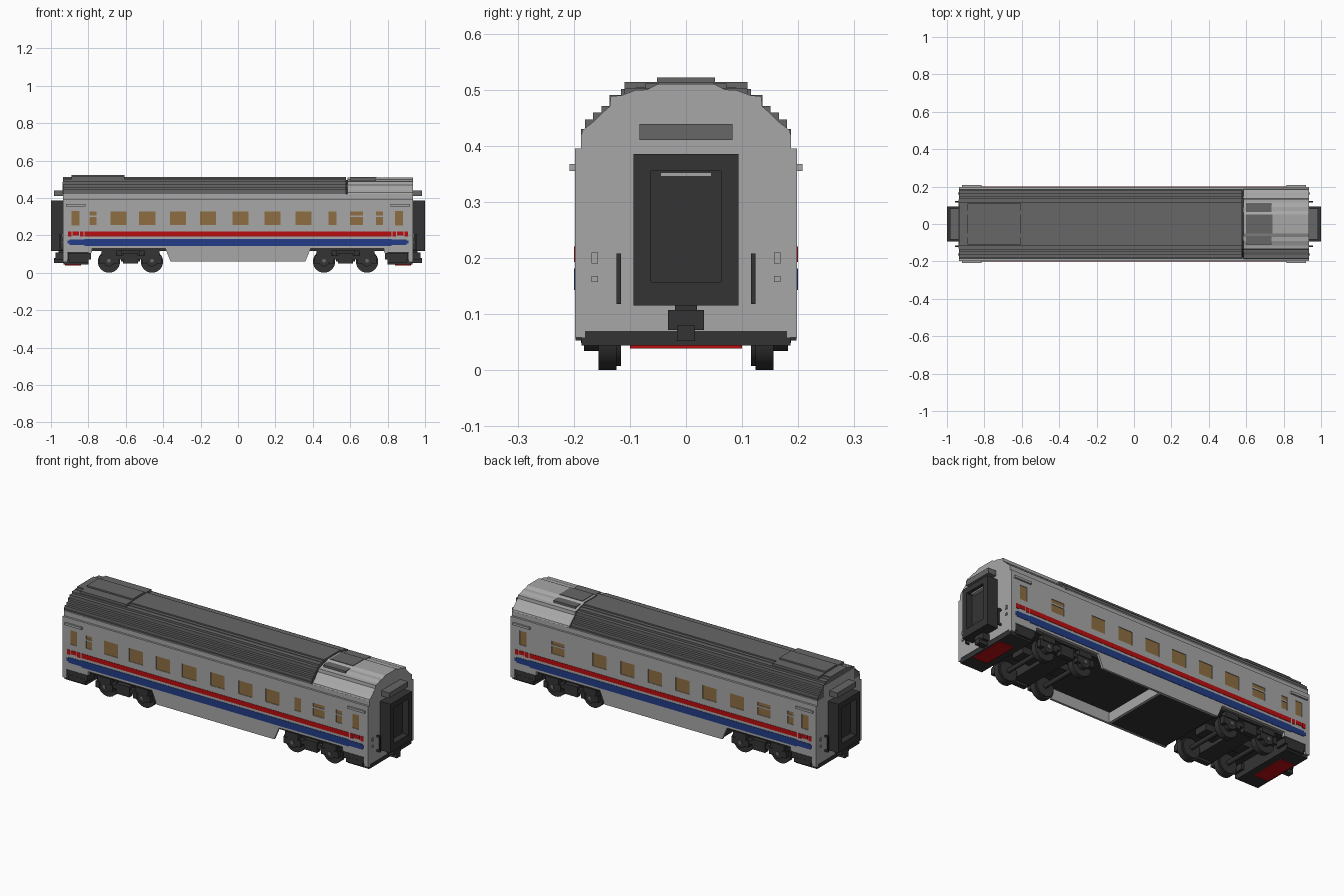
import bpy, bmesh, math
from mathutils import Matrix

cube = bpy.data.objects.get("Cube")
if cube:
    bpy.data.objects.remove(cube, do_unlink=True)


def material(name, rgb):
    m = bpy.data.materials.new(name)
    m.use_nodes = True
    m.diffuse_color = (*rgb, 1)
    bsdf = next(n for n in m.node_tree.nodes if n.type == 'BSDF_PRINCIPLED')
    bsdf.inputs["Base Color"].default_value = (*rgb, 1)
    bsdf.inputs["Roughness"].default_value = 0.6
    return m


LIGHT = material("light grey", (0.39, 0.39, 0.39))
DARK = material("dark grey", (0.135, 0.135, 0.135))
BLACK = material("charcoal", (0.034, 0.034, 0.034))
RED = material("red", (0.50, 0.004, 0.005))
BLUE = material("blue", (0.016, 0.045, 0.24))
GLASS = material("amber glass", (0.27, 0.155, 0.055))


def finish(name, bm, mat, smooth=False):
    bmesh.ops.recalc_face_normals(bm, faces=bm.faces)
    me = bpy.data.meshes.new(name)
    bm.to_mesh(me)
    bm.free()
    me.materials.append(mat)
    ob = bpy.data.objects.new(name, me)
    bpy.context.scene.collection.objects.link(ob)
    if smooth:
        bpy.ops.object.select_all(action='DESELECT')
        ob.select_set(True)
        bpy.context.view_layer.objects.active = ob
        bpy.ops.object.shade_smooth_by_angle(angle=math.radians(35))
    return ob


def boxes(name, mat, items, mx=False, my=False):
    """Boxes given as (x0, x1, y0, y1, z0, z1), optionally mirrored in x and y."""
    bm = bmesh.new()
    for x0, x1, y0, y1, z0, z1 in items:
        for sx in ((1, -1) if mx else (1,)):
            for sy in ((1, -1) if my else (1,)):
                c = (sx * (x0 + x1) / 2, sy * (y0 + y1) / 2, (z0 + z1) / 2)
                bmesh.ops.create_cube(bm, size=1, matrix=Matrix.Translation(c)
                                      @ Matrix.Diagonal((abs(x1 - x0), abs(y1 - y0), z1 - z0, 1)))
    return finish(name, bm, mat)


def extrude_x(name, mat, half, x0, x1):
    """Extrude a y-mirrored section along x; half runs bottom to top with y > 0."""
    section = half + [(-y, z) for y, z in reversed(half)]
    bm = bmesh.new()
    f = bm.faces.new([bm.verts.new((x0, y, z)) for y, z in section])
    r = bmesh.ops.extrude_face_region(bm, geom=[f])
    bmesh.ops.translate(bm, vec=(x1 - x0, 0, 0),
                        verts=[v for v in r['geom'] if isinstance(v, bmesh.types.BMVert)])
    return finish(name, bm, mat)


def cylinders(name, mat, items, smooth=True):
    """Cylinders along y, given as (x, z, y0, y1, radius)."""
    bm = bmesh.new()
    for x, z, y0, y1, r in items:
        bmesh.ops.create_cone(bm, cap_ends=True, segments=24, radius1=r, radius2=r, depth=abs(y1 - y0),
                              matrix=Matrix.Translation((x, (y0 + y1) / 2, z))
                              @ Matrix.Rotation(math.pi / 2, 4, 'X'))
    return finish(name, bm, mat, smooth)


END = 0.936   # body end
W = 0.198     # body half width

# Body shell
body = extrude_x("body", LIGHT, [(W, .13), (W, .395), (.187, .395), (.187, .42)], -END, END)

# Window panes as (x0, x1, y0, y1, z0, z1), sunk into the side walls
panes = []


def window(side, x, w, z0=.254, z1=.328):
    panes.append((x - w / 2, x + w / 2, side * (W - .006), side * (W + .004), z0, z1))


for x in (-.64, -.485, -.32, -.16, .013, .185, .35):
    window(-1, x, .086)
for x in (-.45, -.284, -.117, .05, .22, .39):
    window(1, x, .086)
for s in (-1, 1):
    for x in (-.868, .86):
        window(s, x, .042, .252, .33)
window(-1, .505, .042)
for s, x, w in ((-1, -.775, .036), (-1, .757, .036), (-1, .634, .07),
                (1, -.78, .036), (1, -.617, .08), (1, .645, .08)):
    window(s, x, w, .256, .298)
    window(s, x, w, .306, .326)

cutter = boxes("window_cutter", LIGHT, panes)
cutter.hide_render = True
mod = body.modifiers.new("windows", 'BOOLEAN')
mod.operation, mod.solver, mod.object = 'DIFFERENCE', 'EXACT', cutter
bpy.context.view_layer.objects.active = body
bpy.ops.object.modifier_apply(modifier=mod.name)
bpy.data.objects.remove(cutter, do_unlink=True)
boxes("window_glass", GLASS, [(a, b, math.copysign(W - .007, y), math.copysign(W - .003, y), c, d)
                              for a, b, y, _, c, d in panes])

# Side stripes, broken up across the end doors
boxes("red_stripe", RED, [(-.82, .82, W - .002, W + .002, .195, .220)], my=True)
boxes("blue_stripe", BLUE, [(-.82, .82, W - .002, W + .002, .143, .181)], my=True)
boxes("red_door_stripe", RED, [(.825, .845, W - .002, W + .002, .193, .22),
                               (.85, .885, W - .002, W + .002, .199, .22),
                               (.89, .908, W - .002, W + .002, .193, .22)], True, True)
boxes("blue_door_stripe", BLUE, [(.82, .9, W - .002, W + .002, .148, .178),
                                 (.9, .912, W - .002, W + .002, .155, .172)], True, True)

# Door gutters, lower end walls and corner posts
boxes("door_gutter", LIGHT, [(.815, .92, W - .002, .208, .355, .367)], True, True)
boxes("end_wall", LIGHT, [(.91, END, -.187, .187, .07, .135)], True)
boxes("corner_post", LIGHT, [(.912, END, .18, W, .058, .135),
                             (.78, .915, .18, W, .108, .135)], True, True)

# Stepped main roof
steps = [(.187, .43), (.180, .447), (.166, .459), (.151, .471), (.136, .490), (.116, .501), (.09, .504), (.072, .511)]


def staircase(pts, base):
    out, z = [], base
    for y, top in pts:
        out += [(y, z), (y, top)]
        z = top
    return out


extrude_x("main_roof", DARK, staircase(steps, .418), -END, .578)
boxes("roof_hatch", DARK, [(-.89, -.608, -.11, .11, .50, .514), (-.89, -.608, -.052, .052, .51, .522)])

# Light roof section with its dark cover
extrude_x("light_roof", LIGHT, [(.187, .418), (.184, .428), (.166, .442), (.150, .458), (.136, .470), (.134, .488),
                                (.114, .490), (.09, .499), (.07, .5), (.05, .510)], .586, END)
extrude_x("roof_seam", BLACK, [(.18, .418), (.13, .47), (.08, .495)], .575, .59)
boxes("roof_cover", DARK, [(.60, .74, -.05, .05, .508, .513), (.60, .735, -.11, .11, .491, .503)])
boxes("left_roof_end_wall", LIGHT, [(-END - .002, -END + .01, -.13, .13, .418, .485)])

# Gangway bellows with a recessed door
boxes("gangway_frame", BLACK, [(END - .005, 1, .062, .094, .115, .385)], True, True)
boxes("gangway_sill", BLACK, [(END - .005, 1, -.064, .064, .115, .157),
                              (END - .005, 1, -.064, .064, .355, .385)], True)
boxes("gangway_door", BLACK, [(END - .005, .965, -.062, .062, .155, .357)], True)
boxes("door_bar", LIGHT, [(.96, .985, -.045, .045, .345, .352)], True)
boxes("end_canopy", DARK, [(END - .005, .985, -.083, .083, .410, .439)], True)

# Handrails, marker lamps and couplers on the ends
boxes("handrail", BLACK, [(.95, .957, .116, .124, .118, .208), (END - .004, .955, .116, .124, .118, .128),
                          (END - .004, .955, .116, .124, .198, .208)], True, True)
boxes("marker_lamp", LIGHT, [(END - .004, END + .006, .157, .168, .19, .21),
                             (END - .004, END + .006, .157, .168, .157, .168)], True, True)
boxes("coupler", BLACK, [(.88, .975, -.032, .032, .072, .107), (.9, .985, -.016, .016, .052, .08),
                         (.92, .96, -.02, .02, .105, .118)], True)

# Dark underframe, buffer beams and steps
boxes("underframe", BLACK, [(-.91, .91, -.182, .182, .116, .131)])
boxes("buffer_beam", BLACK, [(.80, END - .002, -.186, .186, .044, .072), (.80, .91, -.17, .17, .07, .12)], True)
boxes("side_steps", BLACK, [(.785, .91, .13, .196, .072, .106), (.80, .90, .13, .197, .053, .08)], True, True)
boxes("underside_panel", RED, [(.84, .925, -.1, .1, .039, .046)], True)

# Skirts between the bogies, with an equipment bay in one half
bm = bmesh.new()
for s in (-1, 1):
    f = bm.faces.new([bm.verts.new((x, s * W, z)) for x, z in
                      ((-.39, .132), (-.36, .06), (.36, .06), (.39, .132))])
    r = bmesh.ops.extrude_face_region(bm, geom=[f])
    bmesh.ops.translate(bm, vec=(0, -s * .012, 0),
                        verts=[v for v in r['geom'] if isinstance(v, bmesh.types.BMVert)])
finish("skirt", bm, LIGHT)
boxes("equipment_bay", BLACK, [(-.355, -.012, -.186, .186, .062, .12)])
boxes("bay_bulkhead", LIGHT, [(-.012, 0, -.186, .186, .062, .12)])

# Bogies: wheels, axles, side frames and springs
AXLES = (-.69, -.46, .46, .69)
wheels, axles, hubs, caps = [], [], [], []
for x in AXLES:
    axles.append((x, .062, -.17, .17, .012))
    for s in (-1, 1):
        wheels += [(x, .0595, s * .124, s * .156, .0595), (x, .0595, s * .116, s * .126, .052)]
        hubs.append((x, .064, s * .15, s * .182, .03))
        caps.append((x, .064, s * .18, s * .186, .010))
cylinders("wheels", BLACK, wheels)
cylinders("axles", BLACK, axles)
cylinders("axle_boxes", BLACK, hubs)
cylinders("axle_caps", DARK, caps)
frame = [(.41, .74, .158, .182, .07, .092), (.535, .615, .158, .187, .048, .105),
         (.42, .50, .158, .187, .088, .118), (.65, .73, .158, .187, .088, .118)]
frame += [(c - .012, c + .012, .16, .186, .05, .085) for c in (.42, .5, .65, .73)]
boxes("bogie_side_frame", BLACK, frame, True, True)
boxes("bogie_bolster", BLACK, [(.525, .625, -.16, .16, .06, .118), (.42, .73, -.04, .04, .08, .118)], True)
